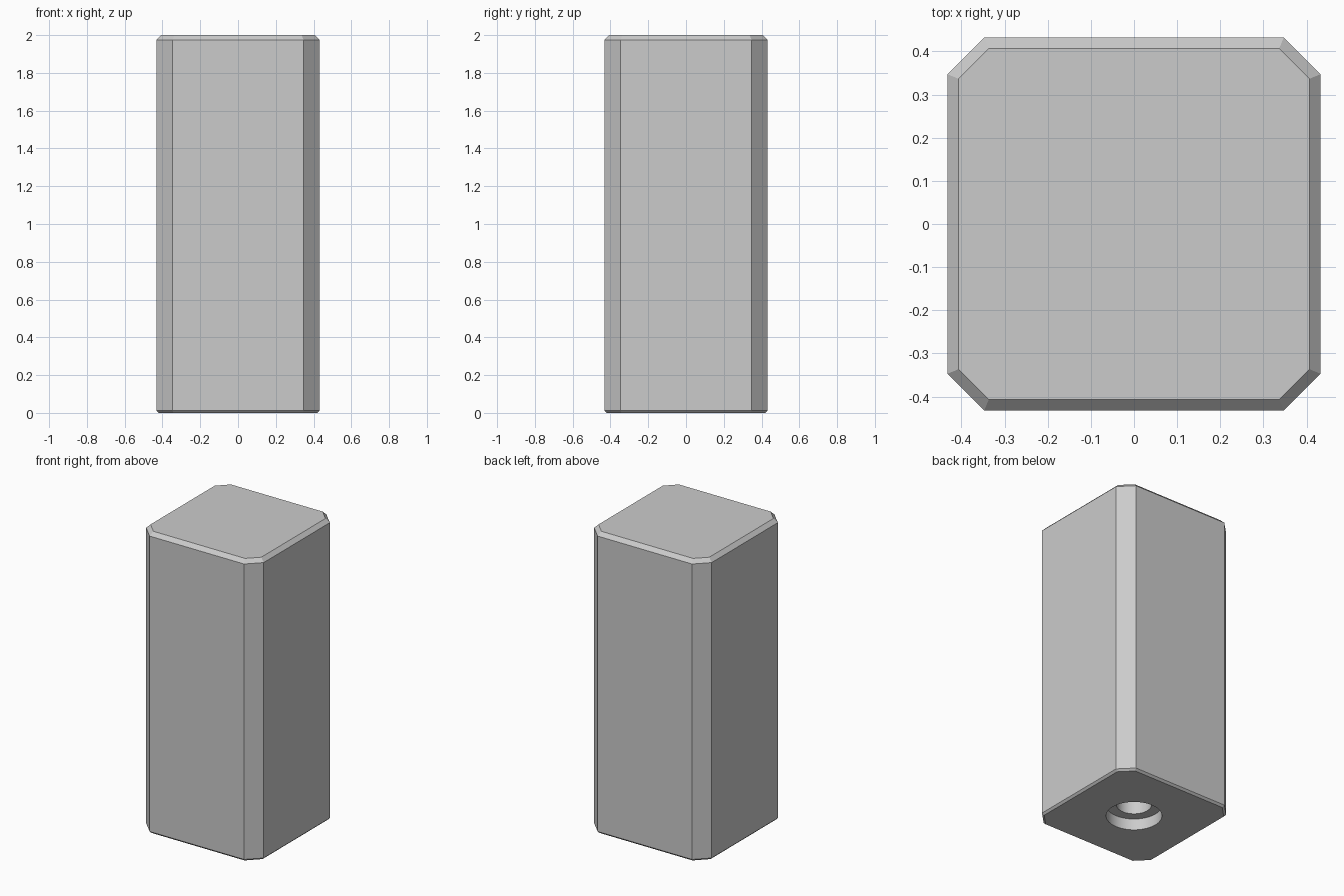
import bpy, bmesh
from math import cos, sin, pi, tan, radians

if "Cube" in bpy.data.objects:
    bpy.data.objects.remove(bpy.data.objects["Cube"])


def octagon(inset, z, half=0.432, corner=0.347):
    h, c = half - inset, corner - inset * tan(pi / 8)
    return [(x, y, z) for x, y in ((h, -c), (h, c), (c, h), (-c, h),
                                   (-h, c), (-h, -c), (-c, -h), (c, -h))]


def circle(radius, z, n=64):
    return [(radius * cos(2 * pi * i / n), radius * sin(2 * pi * i / n), z) for i in range(n)]


def loft(name, rings):
    """Closed solid skinned through rings listed bottom to top."""
    bm = bmesh.new()
    loops = [[bm.verts.new(p) for p in ring] for ring in rings]
    for a, b in zip(loops, loops[1:]):
        for i in range(len(a)):
            j = (i + 1) % len(a)
            bm.faces.new((a[i], a[j], b[j], b[i]))
    bm.faces.new(loops[0][::-1])
    bm.faces.new(loops[-1])
    bmesh.ops.recalc_face_normals(bm, faces=bm.faces[:])
    mesh = bpy.data.meshes.new(name)
    bm.to_mesh(mesh)
    bm.free()
    obj = bpy.data.objects.new(name, mesh)
    bpy.context.collection.objects.link(obj)
    return obj


# Square post with chamfered corners and rims
post = loft("post", [octagon(0.013, 0), octagon(0, 0.013),
                     octagon(0, 1.975), octagon(0.025, 2)])

# Stepped screw hole in the underside
bore = loft("bore_cutter", [circle(0.168, -0.1), circle(0.168, 0.075),
                            circle(0.105, 0.075), circle(0.105, 0.35)])
bore.hide_render = True
cut = post.modifiers.new("bore", 'BOOLEAN')
cut.operation, cut.solver, cut.object = 'DIFFERENCE', 'EXACT', bore

bpy.context.view_layer.objects.active = post
post.select_set(True)
bpy.ops.object.modifier_apply(modifier=cut.name)
bpy.data.objects.remove(bore)
bpy.ops.object.shade_smooth_by_angle(angle=radians(20))
